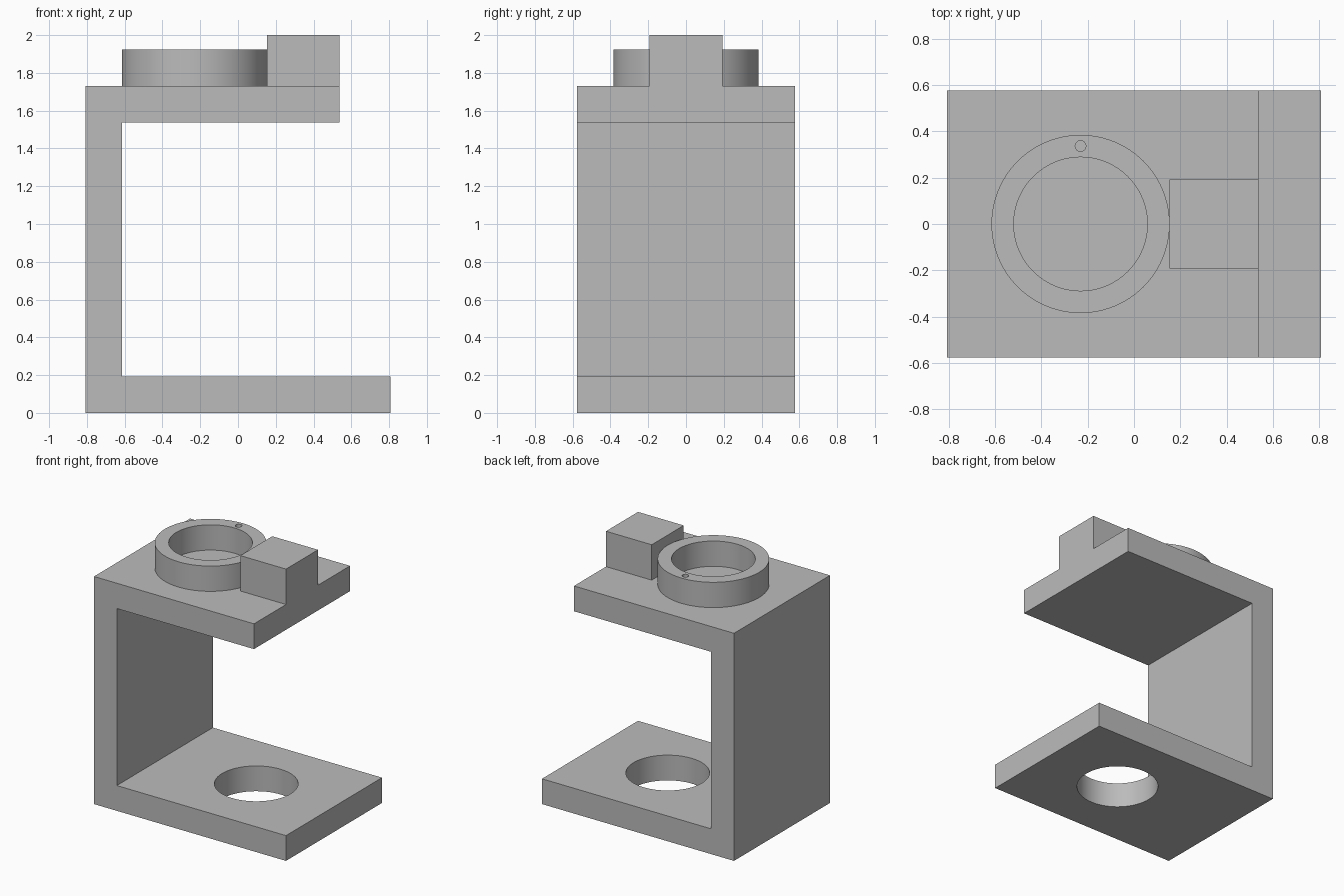
import bpy
import bmesh
from math import radians

if "Cube" in bpy.data.objects:
    bpy.data.objects.remove(bpy.data.objects["Cube"], do_unlink=True)

U = 1 / 26                       # one design unit; the bracket is 52 units tall
LEFT, WIDTH, THICK = -21, 30, 5  # wall side, depth and plate thickness in units

grey = bpy.data.materials.new("plain grey")
grey.use_nodes = True
grey.diffuse_color = (0.5, 0.5, 0.5, 1)
grey.node_tree.nodes["Principled BSDF"].inputs["Base Color"].default_value = grey.diffuse_color


def add_object(name, bm):
    bmesh.ops.scale(bm, vec=(U, U, U), verts=bm.verts)
    bmesh.ops.recalc_face_normals(bm, faces=bm.faces)
    mesh = bpy.data.meshes.new(name)
    bm.to_mesh(mesh)
    bm.free()
    mesh.materials.append(grey)
    obj = bpy.data.objects.new(name, mesh)
    bpy.context.collection.objects.link(obj)
    return obj


def prism(name, profile, depth):
    """Extrude an x-z profile along y, centred on y = 0."""
    bm = bmesh.new()
    face = bm.faces.new([bm.verts.new((x, -depth / 2, z)) for x, z in profile])
    side = bmesh.ops.extrude_face_region(bm, geom=[face])["geom"]
    verts = [v for v in side if isinstance(v, bmesh.types.BMVert)]
    bmesh.ops.translate(bm, vec=(0, depth, 0), verts=verts)
    return add_object(name, bm)


def cylinder(name, x, y, radius, bottom, top, sides=96):
    bm = bmesh.new()
    bmesh.ops.create_cone(bm, cap_ends=True, segments=sides, radius1=radius,
                          radius2=radius, depth=top - bottom)
    bmesh.ops.translate(bm, vec=(x, y, (top + bottom) / 2), verts=bm.verts)
    return add_object(name, bm)


def cut(obj, cutter):
    cutter.hide_render = True
    mod = obj.modifiers.new("cut", 'BOOLEAN')
    mod.operation, mod.solver, mod.object = 'DIFFERENCE', 'EXACT', cutter
    activate(obj)
    bpy.ops.object.modifier_apply(modifier=mod.name)
    bpy.data.objects.remove(cutter, do_unlink=True)


def activate(obj):
    bpy.ops.object.select_all(action='DESELECT')
    obj.select_set(True)
    bpy.context.view_layer.objects.active = obj


# C-shaped frame with a round hole through its longer lower plate
inner = LEFT + THICK
shelf = 45
frame = prism("frame", [
    (LEFT, 0), (21, 0), (21, THICK), (inner, THICK),
    (inner, shelf - THICK), (14, shelf - THICK), (14, shelf), (LEFT, shelf)], WIDTH)
cut(frame, cylinder("base_hole_cutter", 4, 0, 7.5, -1, THICK + 1))

# Raised ring on the upper plate, with a small pin hole in its rim
ring_x = -6
ring = cylinder("ring", ring_x, 0, 10, shelf, shelf + 5)
cut(ring, cylinder("bore_cutter", ring_x, 0, 7.5, shelf - 1, shelf + 6))
cut(ring, cylinder("pin_hole_cutter", ring_x, 8.75, 0.6, shelf - 1, shelf + 6, 32))

# Stop block beside the ring, flush with the plate end
prism("block", [(4, shelf), (14, shelf), (14, 52), (4, 52)], 10)

for obj in (frame, ring):
    activate(obj)
    bpy.ops.object.shade_smooth_by_angle(angle=radians(30))
